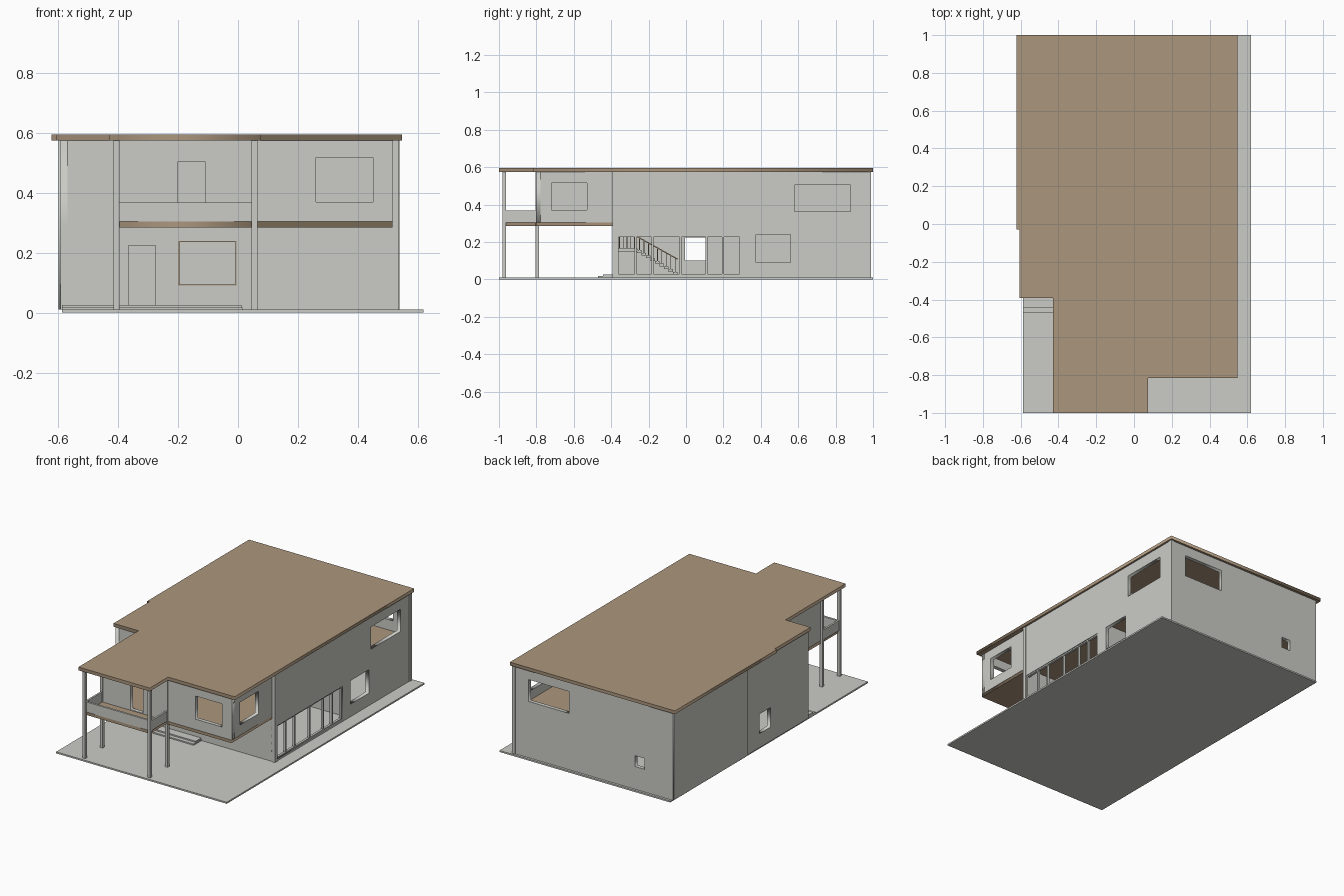
import bpy, math
from mathutils import Matrix, Vector

if "Cube" in bpy.data.objects:
    bpy.data.objects.remove(bpy.data.objects["Cube"])


def material(name, rgb):
    m = bpy.data.materials.new(name)
    m.diffuse_color = (*rgb, 1)
    m.use_nodes = True
    m.node_tree.nodes["Principled BSDF"].inputs["Base Color"].default_value = m.diffuse_color
    return m


PLASTER = material("pale grey plaster", (0.60, 0.60, 0.565))
TIMBER = material("brown timber", (0.407, 0.305, 0.205))


def rect(a0, a1, b0, b1):
    return [(a0, b0), (a1, b0), (a1, b1), (a0, b1)]


def prism(name, outline, holes, thick, matrix, mat):
    """Flat outline with holes, given thickness centred on its plane."""
    cu = bpy.data.curves.new(name, 'CURVE')
    cu.dimensions, cu.fill_mode, cu.extrude = '2D', 'BOTH', thick / 2
    for loop in [outline] + holes:
        sp = cu.splines.new('POLY')
        sp.points.add(len(loop) - 1)
        for p, (a, b) in zip(sp.points, loop):
            p.co = (a, b, 0, 1)
        sp.use_cyclic_u = True
    tmp = bpy.data.objects.new(name + "_profile", cu)
    bpy.context.collection.objects.link(tmp)
    dg = bpy.context.evaluated_depsgraph_get()
    me = bpy.data.meshes.new_from_object(tmp.evaluated_get(dg))
    bpy.data.objects.remove(tmp)
    me.transform(matrix)
    me.materials.clear()
    me.materials.append(mat)
    ob = bpy.data.objects.new(name, me)
    ob.data.name = name
    bpy.context.collection.objects.link(ob)
    return ob


def slab(name, outline, z0, z1, mat):
    return prism(name, outline, [], z1 - z0, Matrix.Translation((0, 0, (z0 + z1) / 2)), mat)


def wall_x(name, y0, y1, outline, holes=()):
    """Wall running along x, outline in (x, z)."""
    m = Matrix.Translation((0, (y0 + y1) / 2, 0)) @ Matrix.Rotation(math.pi / 2, 4, 'X')
    return prism(name, outline, [rect(*h) for h in holes], y1 - y0, m, PLASTER)


def wall_y(name, x0, x1, outline, holes=()):
    """Wall running along y, outline in (y, z)."""
    m = Matrix(((0, 0, 1, (x0 + x1) / 2), (1, 0, 0, 0), (0, 1, 0, 0), (0, 0, 0, 1)))
    return prism(name, outline, [rect(*h) for h in holes], x1 - x0, m, PLASTER)


def box(name, x0, x1, y0, y1, z0, z1, mat=PLASTER):
    bpy.ops.mesh.primitive_cube_add(size=1, location=((x0 + x1) / 2, (y0 + y1) / 2, (z0 + z1) / 2))
    ob = bpy.context.object
    ob.name = name
    ob.data.transform(Matrix.Diagonal((x1 - x0, y1 - y0, z1 - z0, 1)))
    ob.data.materials.append(mat)
    return ob


T = 0.025      # wall thickness
G = 0.01       # top of ground
F = 0.285      # underside of upper floor
U = 0.304      # top of upper floor
R = 0.574      # underside of roof

# Ground, plinth and entrance steps
box("ground_slab", -0.588, 0.62, -1, 1, 0, G)
box("ground_floor", -0.59, 0.53, -0.385, 0.98, G, 0.025)
box("lower_step", -0.588, 0.015, -0.47, -0.39, G, 0.018)
box("upper_step", -0.588, 0.012, -0.445, -0.39, 0.018, 0.026)

# Roof and upper floor
slab("roof", [(-0.622, 1), (0.547, 1), (0.547, -0.815), (0.075, -0.815), (0.075, -1), (-0.43, -1),
              (-0.43, -0.392), (-0.607, -0.392), (-0.607, -0.03), (-0.622, -0.03)], R, 0.595, TIMBER)
slab("upper_floor", [(-0.575, 0.965), (0.516, 0.965), (0.516, -0.802), (0.055, -0.802), (0.055, -0.968),
                     (-0.403, -0.968), (-0.403, -0.38), (-0.575, -0.38)], F, U, TIMBER)

# Main house walls
wall_x("front_wall", -0.39, -0.39 + T,
       [(-0.592, G), (0.525, G), (0.525, F), (-0.403, F), (-0.403, R), (-0.592, R)],
       [(-0.365, -0.275, 0.026, 0.225), (-0.2, -0.005, 0.09, 0.24)])
wall_x("back_wall", 0.985 - T, 0.985, rect(-0.597, 0.53, G, R),
       [(0.14, 0.425, 0.37, 0.51), (-0.395, -0.33, 0.155, 0.225)])
GLAZING = (-0.37, 0.295, 0.022, 0.235)
wall_y("right_wall", 0.535 - T, 0.535, rect(-0.39, 0.98, G, R),
       [GLAZING, (0.375, 0.56, 0.09, 0.24), (0.58, 0.88, 0.363, 0.505)])
wall_y("left_front_wall", -0.594, -0.594 + T, rect(-0.39, 0.23, G, R), [(-0.005, 0.105, 0.1, 0.225)])
wall_y("left_back_wall", -0.6, -0.6 + T, rect(0.23, 0.98, G, R))
box("back_right_corner_post", 0.517, 0.539, 0.968, 0.99, G, R)
box("front_right_corner_post", 0.515, 0.538, -0.394, -0.37, G, R)

# Projecting upper storey
wall_x("upper_front_wall", -0.802, -0.802 + T, rect(-0.403, 0.518, U, R),
       [(-0.2, -0.11, U + 0.004, 0.505), (0.26, 0.45, 0.37, 0.518)])
wall_y("upper_right_wall", 0.518 - T, 0.518, rect(-0.80, -0.38, U, R), [(-0.72, -0.53, 0.37, 0.515)])
wall_y("upper_left_wall", -0.403, -0.403 + T, rect(-0.80, -0.38, U, R))

# Balcony columns and parapets
for x in (-0.405, 0.055):
    for y in (-0.972, -0.795):
        box("balcony_column", x - 0.01, x + 0.01, y - 0.009, y + 0.009, G, R)
    box("balcony_side_parapet", x - 0.006, x + 0.006, -0.965, -0.80, U, 0.368)
box("balcony_front_parapet", -0.397, 0.046, -0.968, -0.955, U, 0.368)

# Glazing frame on the right side
for i, y in enumerate((-0.366, -0.27, -0.18, -0.03, 0.11, 0.197, 0.291)):
    box("glazing_mullion", 0.515, 0.53, y - 0.005, y + 0.005, 0.022, 0.235)
for z in (0.026, 0.231):
    box("glazing_rail", 0.515, 0.53, -0.37, 0.295, z - 0.004, z + 0.004)

# Timber frame of the front window
for x in (-0.198, -0.007):
    box("front_window_jamb", x - 0.002, x + 0.002, -0.388, -0.37, 0.09, 0.24, TIMBER)
for z in (0.092, 0.238):
    box("front_window_rail", -0.2, -0.005, -0.388, -0.37, z - 0.002, z + 0.002, TIMBER)

# Interior partitions
box("ground_partition", -0.57, 0.51, 0.33, 0.345, 0.025, F)
box("upper_partition", -0.57, 0.51, 0.33, 0.345, U, R)

# Staircase with landing and balustrade
N = 9
SX0, SX1 = 0.14, 0.24
for i in range(N):
    y = -0.045 - i * 0.024
    z = 0.04 + i * 0.0145
    box("stair_tread", SX0, SX1, y - 0.024, y, z - 0.014, z)
    box("stair_baluster", SX1 - 0.004, SX1, y - 0.014, y - 0.010, z, z + 0.072, TIMBER)
box("stair_landing", SX0, SX1, -0.362, -0.26, 0.15, 0.165)
for i in range(5):
    y = -0.275 - i * 0.02
    box("landing_baluster", SX1 - 0.004, SX1, y - 0.002, y + 0.002, 0.165, 0.228, TIMBER)
box("landing_handrail", SX1 - 0.006, SX1 + 0.002, -0.362, -0.262, 0.226, 0.232, TIMBER)
a, b = Vector((SX1 - 0.002, -0.262, 0.229)), Vector((SX1 - 0.002, -0.045, 0.108))
rail = box("stair_handrail", -0.004, 0.004, -(b - a).length / 2, (b - a).length / 2, -0.003, 0.003, TIMBER)
rail.location = (a + b) / 2
rail.rotation_euler.x = math.atan2(b.z - a.z, b.y - a.y)
